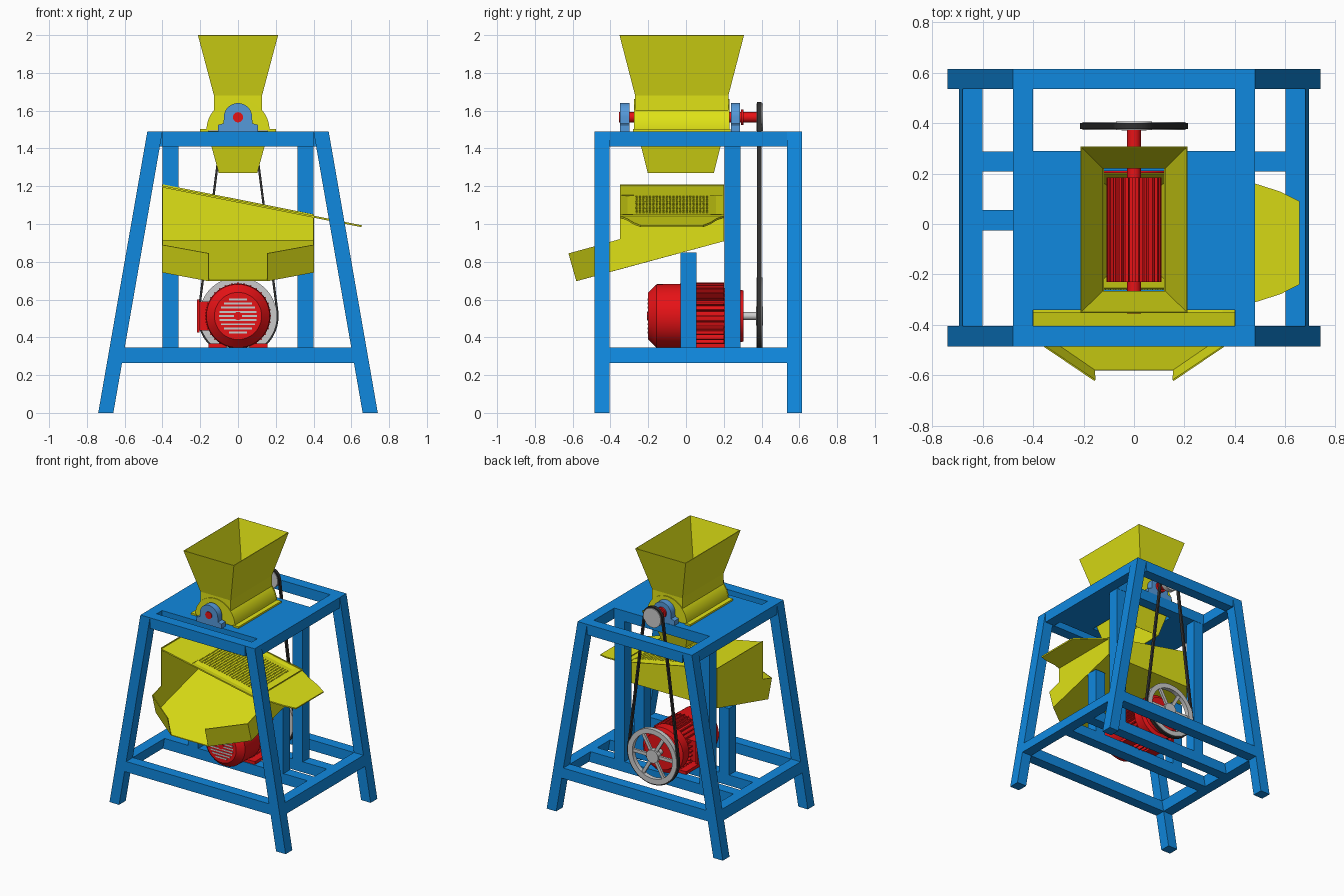
import bpy, bmesh
from math import sin, cos, pi, asin, sqrt

if "Cube" in bpy.data.objects:
    bpy.data.objects.remove(bpy.data.objects["Cube"])


def material(name, rgb):
    m = bpy.data.materials.new(name)
    m.diffuse_color = (*rgb, 1)
    m.use_nodes = True
    m.node_tree.nodes["Principled BSDF"].inputs["Base Color"].default_value = m.diffuse_color
    return m


BLUE = material("blue_paint", (0.005, 0.25, 0.74))
PALE = material("pale_blue", (0.09, 0.32, 0.70))
YELLOW = material("yellow_paint", (0.74, 0.76, 0.008))
RED = material("red_paint", (0.80, 0.006, 0.008))
BLACK = material("rubber", (0.03, 0.03, 0.03))


def mesh(name, verts, faces, mat=None, thick=0, smooth=False):
    bm = bmesh.new()
    vs = [bm.verts.new(v) for v in verts]
    for f in faces:
        bm.faces.new([vs[i] for i in f])
    bmesh.ops.remove_doubles(bm, verts=bm.verts, dist=1e-5)
    bmesh.ops.recalc_face_normals(bm, faces=bm.faces)
    me = bpy.data.meshes.new(name)
    bm.to_mesh(me)
    bm.free()
    ob = bpy.data.objects.new(name, me)
    bpy.context.collection.objects.link(ob)
    if mat:
        me.materials.append(mat)
    if thick:
        s = ob.modifiers.new("sheet", 'SOLIDIFY')
        s.thickness, s.offset = thick, 0
    if smooth:
        bpy.ops.object.select_all(action='DESELECT')
        ob.select_set(True)
        bpy.context.view_layer.objects.active = ob
        bpy.ops.object.shade_smooth_by_angle(angle=0.6)
    return ob


def prism(name, polys, axis, a, b, mat=None, smooth=False):
    """Extrude 2D outlines along an axis from a to b."""
    put = {'x': lambda p, t: (t, p[0], p[1]), 'y': lambda p, t: (p[0], t, p[1]),
           'z': lambda p, t: (p[0], p[1], t)}[axis]
    V, F = [], []
    for p in polys:
        n, o = len(p), len(V)
        V += [put(q, a) for q in p] + [put(q, b) for q in p]
        F += [list(range(o, o + n)), list(range(o + n, o + 2 * n))]
        F += [(o + i, o + (i + 1) % n, o + n + (i + 1) % n, o + n + i) for i in range(n)]
    return mesh(name, V, F, mat, 0, smooth)


def rect(x0, x1, y0, y1):
    return [(x0, y0), (x1, y0), (x1, y1), (x0, y1)]


def box(name, x, y, z, mat=None):
    return prism(name, [rect(*x, *y)], 'z', *z, mat)


def arc(cx, cz, r, a0, a1, n):
    return [(cx + r * cos(a0 + (a1 - a0) * i / n), cz + r * sin(a0 + (a1 - a0) * i / n)) for i in range(n + 1)]


def lathe(name, prof, cz, n=48, mat=None):
    """Turn a closed (radius, y) outline around a y axis at height cz."""
    m = len(prof)
    V = [(r * cos(2 * pi * i / n), y, cz + r * sin(2 * pi * i / n)) for i in range(n) for r, y in prof]
    F = [(i * m + j, i * m + (j + 1) % m, (i + 1) % n * m + (j + 1) % m, (i + 1) % n * m + j)
         for i in range(n) for j in range(m)]
    return mesh(name, V, F, mat, 0, True)


def rod(name, cz, r, y0, y1, mat=None, n=32):
    return prism(name, [arc(0, cz, r, 0, 2 * pi * (n - 1) / n, n - 1)], 'y', y0, y1, mat, True)


def bars(name, cz, r0, r1, w, n, y0, y1, mat=None):
    """Radial bars around a y axis."""
    polys = []
    for i in range(n):
        c, s = cos(2 * pi * i / n), sin(2 * pi * i / n)
        polys.append([(r * c - t * s, cz + r * s + t * c) for r, t in ((r0, -w), (r1, -w), (r1, w), (r0, w))])
    return prism(name, polys, 'y', y0, y1, mat)


# Frame: splayed legs, lower side rails, posts
FRONT, BACK = (-0.485, -0.405), (0.535, 0.615)
edge = lambda z: 0.74 - 0.1745 * z
for s, side in ((-1, "left"), (1, "right")):
    slant = lambda z0, z1: [[(s * edge(z0), z0), (s * edge(z1), z1), (s * (edge(z1) - .08), z1), (s * (edge(z0) - .08), z0)]]
    prism(side + "_front_leg", slant(0, 1.49), 'y', *FRONT, BLUE)
    prism(side + "_back_leg", slant(0, 1.49), 'y', *BACK, BLUE)
    prism(side + "_lower_rail", slant(.265, .345), 'y', -0.405, 0.535, BLUE)
    pair = lambda a, b: sorted((s * a, s * b))
    box(side + "_top_rail", pair(.40, .48), (-0.405, 0.535), (1.41, 1.49), BLUE)
    box(side + "_deck", pair(.16, .40), (-0.34, 0.29), (1.41, 1.49), BLUE)
    box(side + "_tall_post", pair(.315, .40), (0.205, 0.288), (0.345, 1.41), BLUE)
    box(side + "_short_post", pair(.315, .40), (-0.03, 0.055), (0.345, 0.85), BLUE)

# Cross beams
for name, y in (("front", FRONT), ("back", BACK)):
    box(name + "_top_beam", (-.40, .40), y, (1.41, 1.49), BLUE)
for name, y in (("front", (-.34, -.26)), ("back", (.21, .29))):
    box(name + "_bearing_beam", (-.16, .16), y, (1.41, 1.49), BLUE)
for name, y in (("front", FRONT), ("middle", (-.025, .055)), ("rear", (.208, .288)), ("back", BACK)):
    prism(name + "_lower_beam", [[(-.615, .265), (.615, .265), (.602, .345), (-.602, .345)]], 'y', *y, BLUE)


def funnel(name, rings):
    """Open four-sided sheet through (x half width, y0, y1, z) rings."""
    V = [v for w, y0, y1, z in rings for v in ((-w, y0, z), (w, y0, z), (w, y1, z), (-w, y1, z))]
    F = [(4 * k + i, 4 * k + (i + 1) % 4, 4 * k + 4 + (i + 1) % 4, 4 * k + 4 + i)
         for k in range(len(rings) - 1) for i in range(4)]
    return mesh(name, V, F, YELLOW, 0.006)


# Hopper, drum housing, outlet
funnel("hopper", [(.125, -.267, .222, 1.60), (.125, -.267, .222, 1.68), (.21, -.35, .305, 2.0)])
funnel("outlet_chute", [(.16, -.256, .20, 1.49), (.10, -.20, .145, 1.27)])
shell = [arc(0, 1.495, .165, t, t + .71, 10) + arc(0, 1.495, .157, t + .71, t, 10) for t in (0, pi - .71)]
prism("drum_cover", shell, 'y', -.27, .225, YELLOW, True)
for name, y in (("front", -.275), ("back", .222)):
    prism(name + "_cover_plate", [arc(0, 1.495, .167, 0, pi, 32)], 'y', y, y + .008, YELLOW)
prism("cover_flange", [rect(.155, .20, 1.49, 1.503), rect(-.20, -.155, 1.49, 1.503)], 'y', -.28, .235, YELLOW)

# Rotor, shaft, bearings
AX, MZ = 1.565, 0.513
rod("rotor_shaft", AX, .027, -.355, .375, RED)
rod("rotor_drum", AX, .092, -.23, .185, RED)
bars("rotor_blades", AX, .085, .11, .006, 24, -.23, .185, RED)
rod("shaft_collar", AX, .04, .29, .305, RED)
for name, y in (("front", -.35), ("back", .237)):
    out = [(.105, 1.49), (.105, 1.525), (.076, 1.533)] + arc(0, AX, .075, 0, pi, 24) + \
        [(-.076, 1.533), (-.105, 1.525), (-.105, 1.49)]
    prism(name + "_bearing", [out], 'y', y, y + .05, PALE)

# Sieve tray: floor, wings and walls
top = lambda x: 1.21 - 0.199 * (x + .4)
low = lambda y: 0.70 + 0.27 * (y + .58)
W, N, YS = .40, .155, -.413
floor = [(-W, .2), (-W, YS), (-N, -.58), (N, -.58), (W, YS), (W, .2)]
V = [(x, y, low(y)) for x, y in floor]
V += [(s * w, y, z) for s in (-1, 1) for w, y, z in ((W, -.455, .89), (N, -.62, .845))]
V += [(s * W, y, z) for s in (-1, 1) for y, z in ((-.35, .92), (-.35, top(s * W)), (.2, top(s * W)))]
F = [(0, 1, 2, 3, 4, 5), (1, 2, 7, 6), (4, 3, 9, 8),
     (0, 1, 6, 10, 11, 12), (5, 4, 8, 13, 14, 15), (0, 5, 15, 12)]
mesh("sieve_tray", V, F, YELLOW, 0.006)

# Sloping sieve plate with a field of holes
X0, X1, Y0, Y1, NX, NY = -.15, .35, -.27, .12, 24, 22
V, F = [], []


def face(pts):
    F.append(range(len(V), len(V) + len(pts)))
    V.extend((x, y, top(x) - .012) for x, y in pts)


dx, dy = (X1 - X0) / NX, (Y1 - Y0) / NY
for i in range(NX):
    for j in range(NY):
        cx, cy = X0 + (i + .5) * dx, Y0 + (j + .5) * dy
        sq = [(1, 0), (1, 1), (0, 1), (-1, 1), (-1, 0), (-1, -1), (0, -1), (1, -1)]
        o = [(cx + a * dx / 2, cy + b * dy / 2) for a, b in sq]
        h = arc(cx, cy, .0055, 0, 2 * pi, 8)
        for k in range(8):
            m = (k + 1) % 8
            face([o[k], o[m], h[m], h[k]])
side = [(.40, -.35), (.48, -.31), (.58, -.278), (.655, -.24)]
face(rect(-.4, X0, -.35, .2))
face(rect(X0, X1, -.35, Y0))
face(rect(X0, X1, Y1, .2))
face([(X1, .2), (X1, -.35)] + side + [(x, -.15 - y) for x, y in reversed(side)])
mesh("sieve_plate", V, F, YELLOW, 0.010)

# Motor
lathe("motor_cover", [(0, -.2), (.125, -.2), (.168, -.155), (.172, .03), (.15, .03), (.15, .0), (0, .0)], MZ, 48, RED)
rod("motor_core", MZ, .148, 0, .21, RED, 48)
bars("motor_fins", MZ, .14, .176, .004, 32, .02, .20, RED)
lathe("motor_flange", [(0, .205), (.168, .205), (.168, .275), (.14, .285), (.135, .305), (0, .305)], MZ, 48, RED)
rod("motor_shaft", MZ, .02, .30, .38)
grille = []
for k in range(-4, 5):
    w = sqrt(.1 ** 2 - (k * .022) ** 2)
    grille.append(rect(-w, w, MZ + k * .022 - .005, MZ + k * .022 + .005))
prism("motor_grille", grille, 'y', -.203, -.195)
rod("grille_hub", MZ, .022, -.206, -.195, RED)
box("terminal_box", (-.21, -.13), (.04, .17), (.435, .59), RED)
box("terminal_lid", (-.218, -.205), (.03, .18), (.425, .60), RED)
for s, name in ((-1, "left"), (1, "right")):
    box(name + "_motor_foot", sorted((s * .06, s * .155)), (-.02, .22), (.345, .368), RED)

# Pulleys and belt
R, r = .205, .072
lathe("large_pulley_rim", [(.168, .372), (R, .372), (R, .405), (.168, .405)], MZ, 64)
bars("large_pulley_spokes", MZ, .03, .175, .012, 6, .38, .397)
rod("large_pulley_hub", MZ, .05, .37, .407)
rod("small_pulley", AX, r, .372, .407)
a = asin((R - r) / (AX - MZ))
loop = arc(0, AX, r + .004, a, pi - a, 20) + arc(0, MZ, R + .004, pi - a, 2 * pi + a, 44)
n = len(loop)
V = [(x, y, z) for y in (.377, .400) for x, z in loop]
mesh("drive_belt", V, [(i, (i + 1) % n, n + (i + 1) % n, n + i) for i in range(n)], BLACK, .012)
